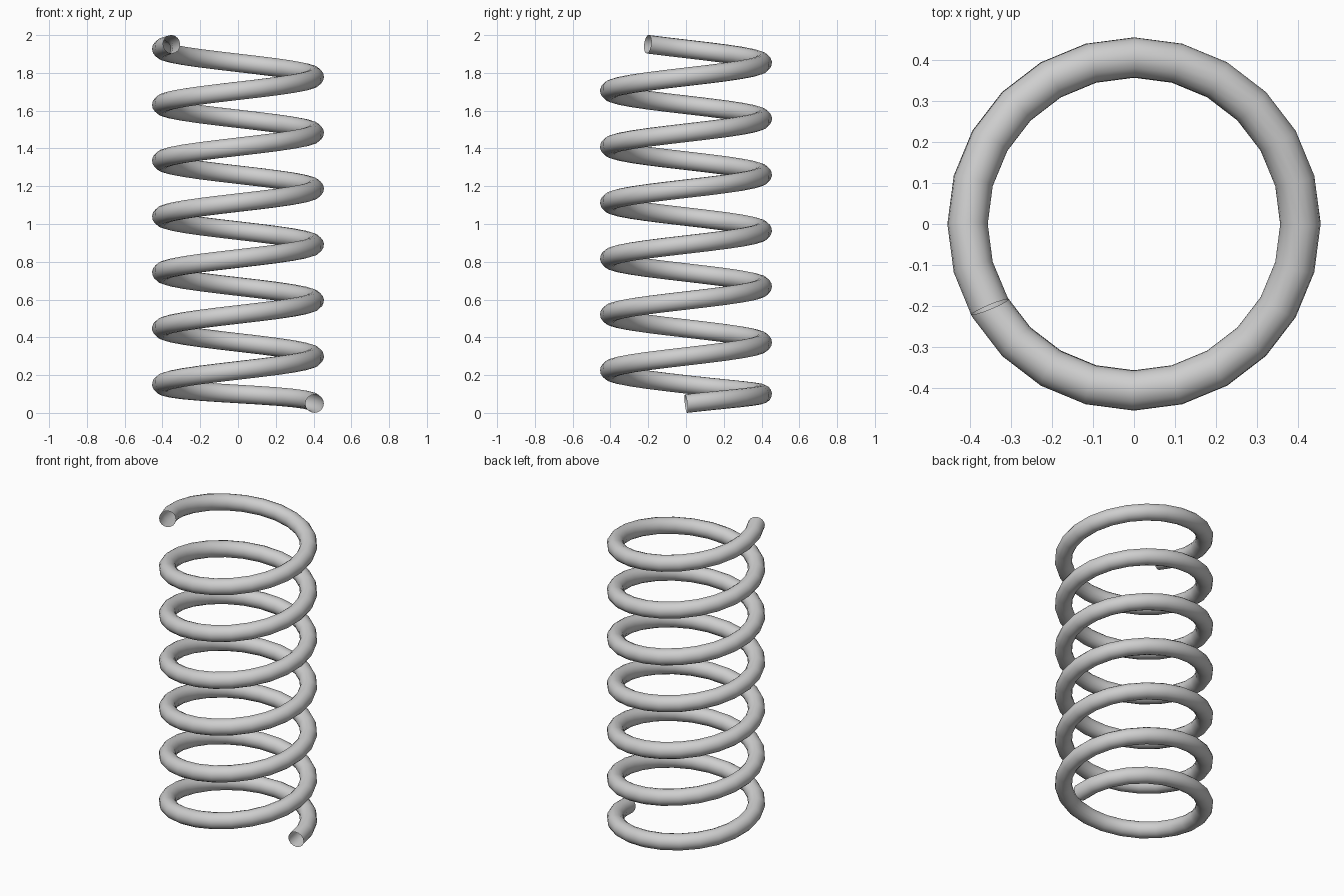
import bpy
import math

if "Cube" in bpy.data.objects:
    bpy.data.objects.remove(bpy.data.objects["Cube"])

RADIUS = 0.4058      # coil centre line
WIRE = 0.0492        # wire thickness radius
PITCH = 0.296        # rise per turn
STEPS = 24           # segments per turn
SEGMENTS = 158       # a little over six and a half turns

steel = bpy.data.materials.new("grey steel")
steel.diffuse_color = (0.62, 0.62, 0.62, 1)
steel.use_nodes = True
steel.node_tree.nodes["Principled BSDF"].inputs["Base Color"].default_value = steel.diffuse_color


def coil_point(i):
    t = i / STEPS
    a = math.tau * t
    z = 0.003 + PITCH * t
    # the first half turn is flattened towards the base
    if t < 0.5:
        z += 0.046 * (1 + math.cos(math.tau * t)) / 2
    return (RADIUS * math.cos(a), RADIUS * math.sin(a), z, 1)


# spring wire: helical path with a round, open-ended cross-section
curve = bpy.data.curves.new("coil_spring", "CURVE")
curve.dimensions = "3D"
curve.bevel_depth = WIRE
curve.bevel_resolution = 6
curve.use_fill_caps = False
path = curve.splines.new("POLY")
path.points.add(SEGMENTS)
for i, p in enumerate(path.points):
    p.co = coil_point(i)
path.use_smooth = True
curve.materials.append(steel)

spring = bpy.data.objects.new("coil_spring", curve)
bpy.context.collection.objects.link(spring)

# turn the swept wire into a smooth mesh
bpy.context.view_layer.objects.active = spring
spring.select_set(True)
bpy.ops.object.convert(target="MESH")
bpy.ops.object.shade_smooth_by_angle(angle=math.radians(40))
